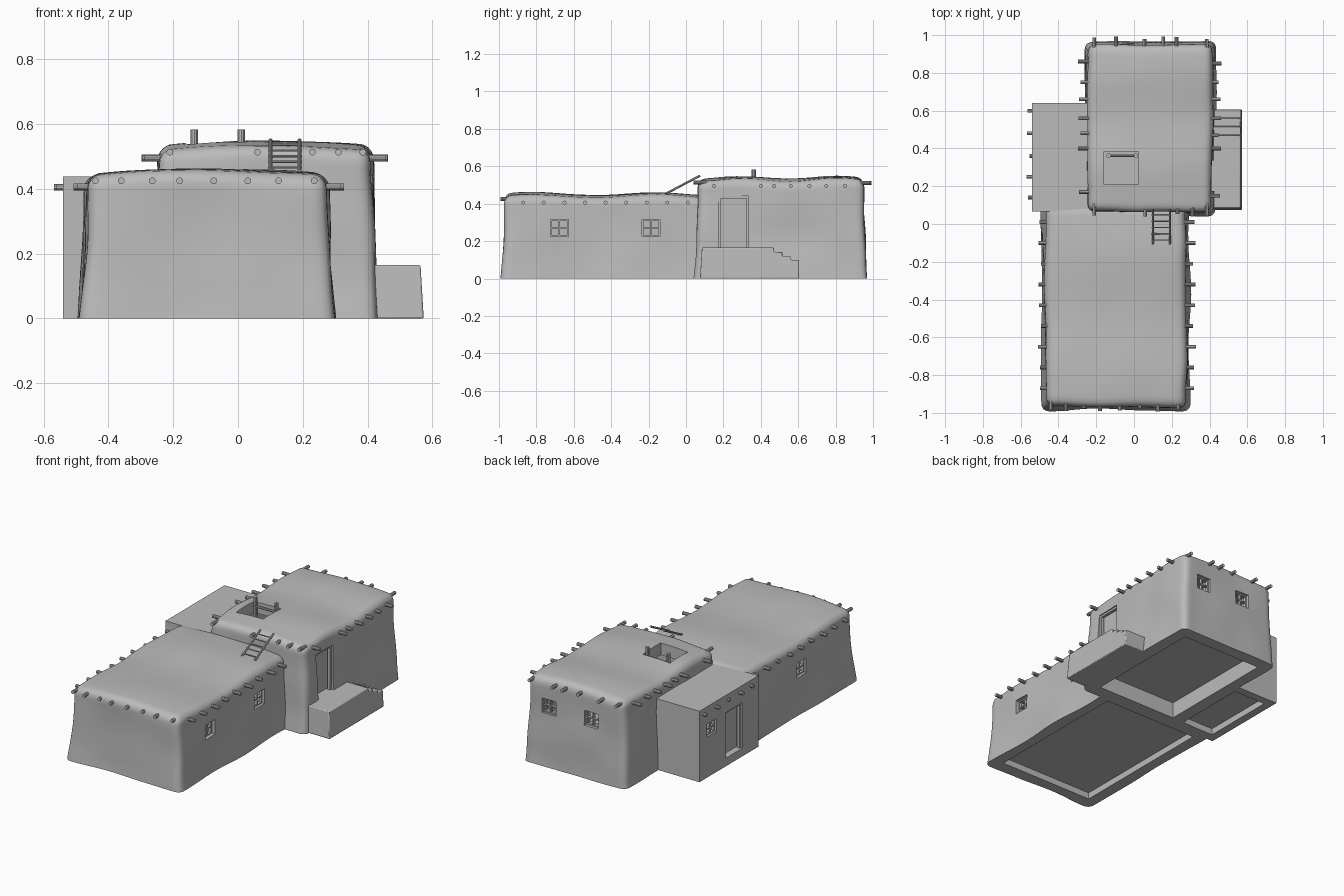
import bpy, bmesh, math
from mathutils import Vector, noise

if "Cube" in bpy.data.objects:
    bpy.data.objects.remove(bpy.data.objects["Cube"], do_unlink=True)

adobe = bpy.data.materials.new("plain grey")
adobe.use_nodes = True
GREY = (0.5, 0.5, 0.5, 1)
adobe.diffuse_color = GREY
adobe.node_tree.nodes["Principled BSDF"].inputs["Base Color"].default_value = GREY


def add_object(name, bm):
    bmesh.ops.recalc_face_normals(bm, faces=bm.faces[:])
    mesh = bpy.data.meshes.new(name)
    bm.to_mesh(mesh)
    bm.free()
    mesh.materials.append(adobe)
    ob = bpy.data.objects.new(name, mesh)
    bpy.context.collection.objects.link(ob)
    return ob


def add_box(bm, lo, hi):
    lo, hi = Vector(lo), Vector(hi)
    verts = bmesh.ops.create_cube(bm, size=1)["verts"]
    for v in verts:
        v.co = (lo + hi) / 2 + v.co * (hi - lo)


def box(name, lo, hi):
    bm = bmesh.new()
    add_box(bm, lo, hi)
    return add_object(name, bm)


def add_pole(bm, a, b, radius, sides=10):
    a, b = Vector(a), Vector(b)
    verts = bmesh.ops.create_cone(bm, cap_ends=True, segments=sides, radius1=radius,
                                  radius2=radius, depth=(b - a).length)["verts"]
    turn = (b - a).to_track_quat('Z', 'Y')
    for v in verts:
        v.co = (a + b) / 2 + turn @ v.co


def cut(ob, lo, hi):
    cutter = box("cutter", [min(p) for p in zip(lo, hi)], [max(p) for p in zip(lo, hi)])
    cutter.hide_render = True
    mod = ob.modifiers.new("opening", 'BOOLEAN')
    mod.operation, mod.solver, mod.object = 'DIFFERENCE', 'EXACT', cutter
    bpy.context.view_layer.objects.active = ob
    bpy.ops.object.modifier_apply(modifier=mod.name)
    bpy.data.objects.remove(cutter, do_unlink=True)


def smooth(ob, angle=35):
    bpy.ops.object.select_all(action='DESELECT')
    ob.select_set(True)
    bpy.context.view_layer.objects.active = ob
    bpy.ops.object.shade_smooth_by_angle(angle=math.radians(angle))


def mud_block(name, x0, x1, y0, y1, height, peak, wave, r=0.04):
    """Rounded block with leaning, hand-shaped walls and an uneven roof."""
    bm = bmesh.new()
    bmesh.ops.create_cube(bm, size=2)
    bmesh.ops.subdivide_edges(bm, edges=bm.edges[:], cuts=27, use_grid_fill=True)
    mid = Vector(((x0 + x1) / 2, (y0 + y1) / 2, height / 2))
    half = Vector(((x1 - x0) / 2, (y1 - y0) / 2, height / 2))
    for v in bm.verts:
        t = Vector([math.sin(c * math.pi / 2) for c in v.co])
        p = mid + t * half
        core = Vector((min(max(p.x, x0 + r), x1 - r), min(max(p.y, y0 + r), y1 - r),
                       min(p.z, height - r)))
        d = p - core
        if d.length > r:
            p = core + d.normalized() * r
        up = p.z / height
        bump = noise.noise_vector(p * 4) * 0.012
        lean = 0.02 * (1 - up) ** 2
        ripple = 0.007 * math.cos(2 * math.pi * (p.y - peak) / wave)
        p.x += bump.x + lean * t.x
        p.y += bump.y + lean * t.y
        p.z += up ** 3 * (ripple + 0.016 * (1 - t.x ** 2) + bump.z * 0.4)
        v.co = p
    return add_object(name, bm)


def place(axis, d, u, z):
    return (d, u, z) if axis == 'x' else (u, d, z)


def opening(ob, name, axis, side, wall, u, z, w, h, door=False):
    """Cut a hole in a wall and fit a window grille or a framed door."""
    cut(ob, place(axis, wall - side * 0.1, u - w / 2, z), place(axis, wall + side * 0.06, u + w / 2, z + h))
    bm = bmesh.new()
    t = 0.012 if door else 0.007
    outer, inner = wall - side * 0.012, wall - side * 0.03

    def bar(ua, ub, za, zb, near=outer, far=inner):
        a, b = place(axis, far, ua, za), place(axis, near, ub, zb)
        add_box(bm, [min(p) for p in zip(a, b)], [max(p) for p in zip(a, b)])
    l, m = u - w / 2, u + w / 2
    bar(l, l + t, z, z + h)
    bar(m - t, m, z, z + h)
    bar(l, m, z + h - t, z + h)
    if door:
        bar(l, m, z, z + h, inner - side * 0.01, inner - side * 0.02)
    else:
        bar(l, m, z, z + t)
        bar(u - t / 2, u + t / 2, z, z + h)
        bar(l, m, z + h / 2 - t / 2, z + h / 2 + t / 2)
    add_object(name, bm)


def beams(name, axis, side, wall, z, spots, reach=0.045):
    bm = bmesh.new()
    for i, u in enumerate(spots):
        out = reach + 0.008 * math.sin(i * 2.3)
        add_pole(bm, place(axis, wall - side * 0.04, u, z), place(axis, wall + side * out, u, z), 0.0105)
    smooth(add_object(name, bm))


# Three hollow rooms
front_room = mud_block("front_room", -0.47, 0.275, -0.965, 0.1, 0.438, -0.8, 0.64)
back_room = mud_block("back_room", -0.245, 0.415, 0.065, 0.948, 0.525, 0.3, 0.5)
side_wing = box("side_wing", (-0.54, 0.065, 0), (-0.21, 0.64, 0.438))
cut(front_room, (-0.42, -0.91, -0.1), (0.225, 0.03, 0.38))
cut(back_room, (-0.19, 0.125, -0.1), (0.36, 0.89, 0.47))
cut(side_wing, (-0.49, 0.12, -0.1), (-0.27, 0.59, 0.39))
cut(back_room, (-0.16, 0.21, 0.4), (0.025, 0.385, 0.65))

# Raised floors
for name, lo, hi in (("front_floor", (-0.43, -0.92, 0.04), (0.235, 0.04, 0.05)),
                     ("back_floor", (-0.2, 0.115, 0.1), (0.37, 0.9, 0.11)),
                     ("wing_floor", (-0.5, 0.11, 0.04), (-0.26, 0.6, 0.05))):
    box(name, lo, hi)

# Windows and doors
for i, y in enumerate((-0.677, -0.187)):
    opening(front_room, f"right_window_{i}", 'x', 1, 0.275, y, 0.225, 0.095, 0.09)
opening(front_room, "left_window", 'x', -1, -0.47, -0.45, 0.225, 0.095, 0.09)
for i, x in enumerate((0.27, -0.02)):
    opening(back_room, f"back_window_{i}", 'y', 1, 0.948, x, 0.32, 0.095, 0.09)
opening(side_wing, "wing_window", 'x', -1, -0.54, 0.52, 0.25, 0.09, 0.08)
opening(back_room, "porch_door", 'x', 1, 0.415, 0.255, 0.165, 0.16, 0.275, True)
opening(side_wing, "wing_door", 'x', -1, -0.54, 0.3, 0.05, 0.16, 0.28, True)
for room in (front_room, back_room):
    smooth(room)

# Projecting roof beams
long_row = [0.01 - 0.11 * i for i in range(9)]
beams("front_right_beams", 'x', 1, 0.275, 0.406, long_row)
beams("front_left_beams", 'x', -1, -0.465, 0.406, long_row, 0.035)
beams("front_beams", 'y', -1, -0.96, 0.425, (-0.44, -0.36, -0.265, -0.18, -0.075, 0.03, 0.125, 0.235), 0.025)
beams("porch_side_beams", 'x', 1, 0.415, 0.495, (0.15, 0.4, 0.47, 0.56, 0.66, 0.75, 0.85), 0.04)
beams("back_left_beams", 'x', -1, -0.245, 0.495, (0.17, 0.4, 0.48, 0.56, 0.66, 0.75, 0.86), 0.045)
beams("back_beams", 'y', 1, 0.945, 0.51, (-0.21, -0.095, 0.055, 0.155, 0.225, 0.385), 0.042)
beams("inner_beams", 'y', -1, 0.07, 0.513, (-0.21, 0.06, 0.23, 0.31, 0.385), 0.025)
beams("wing_beams", 'x', -1, -0.54, 0.405, (0.14, 0.25, 0.36, 0.48, 0.6), 0.022)

# Porch with steps going down at the back end
bm = bmesh.new()
profile = [(0.075, 0), (0.085, 0.165), (0.47, 0.165), (0.47, 0.143), (0.515, 0.143),
           (0.515, 0.12), (0.56, 0.12), (0.56, 0.1), (0.605, 0.1), (0.605, 0)]
face = bm.faces.new([bm.verts.new((0.38, y, z)) for y, z in profile])
moved = bmesh.ops.extrude_face_region(bm, geom=[face])["geom"]
for v in (g for g in moved if isinstance(g, bmesh.types.BMVert)):
    v.co.x = 0.573 - 0.06 * v.co.z
porch = add_object("porch_steps", bm)
bevel = porch.modifiers.new("soft edges", 'BEVEL')
bevel.width, bevel.segments = 0.005, 2
smooth(porch)


def ladder(name, foot, top, width, rungs, radius):
    bm = bmesh.new()
    foot, top = Vector(foot), Vector(top)
    side = Vector((width / 2, 0, 0))
    for s in (-1, 1):
        add_pole(bm, foot + side * s, top + side * s, radius)
    for i in range(rungs):
        p = foot.lerp(top, (i + 0.6) / (rungs + 0.4))
        add_pole(bm, p - side * 1.15, p + side * 1.15, radius * 0.6, 8)
    smooth(add_object(name, bm))


# Roof ladder and hatch ladder
ladder("roof_ladder", (0.145, -0.105, 0.455), (0.145, 0.075, 0.55), 0.09, 5, 0.006)
ladder("hatch_ladder", (-0.062, 0.362, 0.11), (-0.062, 0.362, 0.583), 0.145, 6, 0.012)
